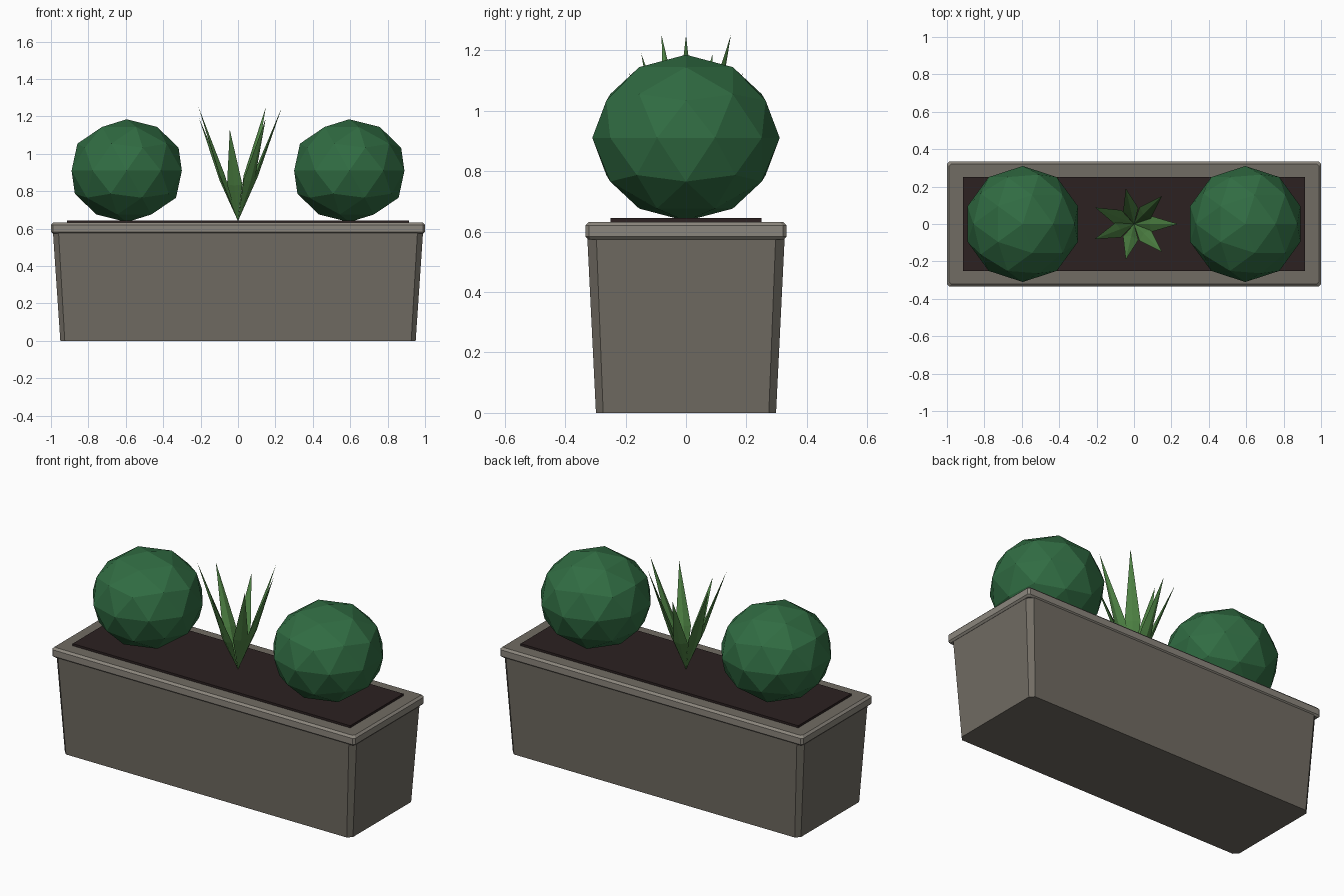
import bpy, bmesh, math
from mathutils import Vector

if "Cube" in bpy.data.objects:
    bpy.data.objects.remove(bpy.data.objects["Cube"])


def material(name, rgb):
    m = bpy.data.materials.new(name)
    m.diffuse_color = (*rgb, 1)
    m.use_nodes = True
    m.node_tree.nodes["Principled BSDF"].inputs["Base Color"].default_value = m.diffuse_color
    return m


STONE = material("stone grey", (0.165, 0.150, 0.125))
TRIM = material("light stone trim", (0.26, 0.24, 0.205))
SOIL = material("dark soil", (0.025, 0.015, 0.015))
LEAF = material("bush green", (0.030, 0.150, 0.055))
BLADE = material("blade green", (0.080, 0.235, 0.060))


def finish(name, bm, *mats):
    bmesh.ops.recalc_face_normals(bm, faces=bm.faces)
    me = bpy.data.meshes.new(name)
    bm.to_mesh(me)
    bm.free()
    for m in mats:
        me.materials.append(m)
    ob = bpy.data.objects.new(name, me)
    bpy.context.collection.objects.link(ob)
    return ob


def chamfered_ring(bm, x, y, z, c):
    """Rectangle outline of half sizes x, y with its corners cut by c."""
    pts = [(x, y - c), (x - c, y), (c - x, y), (-x, y - c),
           (-x, c - y), (c - x, -y), (x - c, -y), (x, c - y)]
    return [bm.verts.new((px, py, z)) for px, py in pts]


def loft(name, sections, *mats):
    """Skin stacked chamfered rectangles and cap both ends."""
    bm = bmesh.new()
    rings = [chamfered_ring(bm, *s) for s in sections]
    for a, b in zip(rings, rings[1:]):
        for i in range(8):
            j = (i + 1) % 8
            bm.faces.new((a[i], a[j], b[j], b[i]))
    bm.faces.new(rings[0])
    top = bm.faces.new(rings[-1])
    top.material_index = len(mats) - 1
    return finish(name, bm, *mats)


# Tapered trough with cut corners
loft("planter_body", [(0.95, 0.298, 0, 0.024), (0.99, 0.327, 0.59, 0.03)], STONE)

# Overhanging rim: light sides, top in the body colour
loft("planter_rim", [(0.99, 0.323, 0.573, 0.01), (1.0, 0.333, 0.583, 0.012),
                     (1.0, 0.333, 0.62, 0.012), (0.988, 0.321, 0.632, 0.01)],
     TRIM, STONE)

# Soil plate
bm = bmesh.new()
bmesh.ops.create_cube(bm, size=1)
for v in bm.verts:
    v.co = (v.co.x * 1.83, v.co.y * 0.5, 0.6325 + v.co.z * 0.025)
finish("soil", bm, SOIL)

# Round faceted bushes
for side, x in (("left", -0.595), ("right", 0.595)):
    bm = bmesh.new()
    bmesh.ops.create_icosphere(bm, subdivisions=2, radius=0.31)
    for v in bm.verts:
        v.co.z *= 0.275 / 0.31
    ob = finish(side + "_bush", bm, LEAF)
    ob.location = (x, 0, 0.91)

# Seven pointed blades fanning out from one root
TIPS = [(0.235, 1.25), (0.21, 1.25), (0.195, 1.13), (0.226, 1.19),
        (0.226, 1.25), (0.195, 1.13), (0.21, 1.19)]
ANGLES = [0, 45, 103, 157, 201, 257, 315]
bm = bmesh.new()
for (r, z), deg in zip(TIPS, ANGLES):
    a = math.radians(deg)
    root = Vector((0, 0, 0.64))
    tip = Vector((r * math.cos(a), r * math.sin(a), z))
    side = Vector((-math.sin(a), math.cos(a), 0))
    out = side.cross(tip - root).normalized()
    mid = root.lerp(tip, 0.4)
    lo, hi = bm.verts.new(root), bm.verts.new(tip)
    ring = [bm.verts.new(mid + d) for d in
            (side * 0.042, out * 0.013, side * -0.042, out * -0.013)]
    for i in range(4):
        p, q = ring[i], ring[(i + 1) % 4]
        bm.faces.new((lo, q, p))
        bm.faces.new((hi, p, q))
finish("spiky_plant", bm, BLADE)
